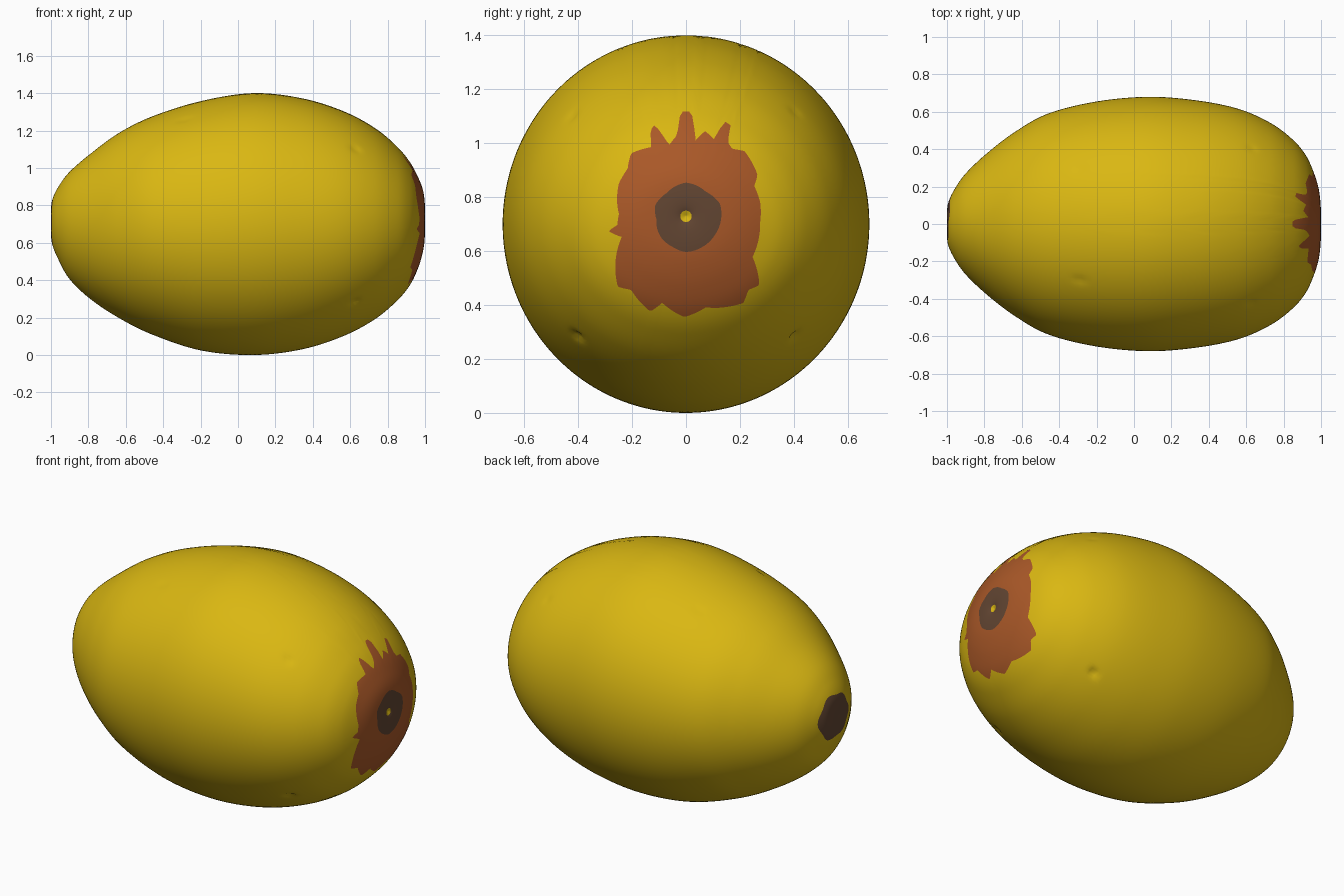
import bpy, bmesh, math
from mathutils import Vector

if "Cube" in bpy.data.objects:
    bpy.data.objects.remove(bpy.data.objects["Cube"])

SEG = 240

def material(name, rgb):
    m = bpy.data.materials.new(name)
    m.diffuse_color = (*rgb, 1)
    m.use_nodes = True
    m.node_tree.nodes["Principled BSDF"].inputs["Base Color"].default_value = m.diffuse_color
    return m

# Body sections along the length: x, top z, bottom z, half width
SECTIONS = [
    (-1.0, 0.71, 0.71, 0.0), (-1.0, 0.77, 0.65, 0.06), (-0.993, 0.83, 0.59, 0.115),
    (-0.96, 0.90, 0.51, 0.185), (-0.90, 0.98, 0.405, 0.27), (-0.79, 1.075, 0.30, 0.375),
    (-0.64, 1.185, 0.20, 0.49), (-0.46, 1.275, 0.11, 0.59), (-0.20, 1.357, 0.025, 0.655),
    (0.08, 1.40, 0.0, 0.68), (0.34, 1.373, 0.03, 0.66), (0.56, 1.305, 0.10, 0.615),
    (0.73, 1.215, 0.19, 0.54), (0.85, 1.115, 0.29, 0.45), (0.92, 1.03, 0.375, 0.365),
    (0.963, 0.95, 0.465, 0.27), (0.988, 0.885, 0.55, 0.185), (0.998, 0.82, 0.62, 0.10),
    (0.997, 0.765, 0.69, 0.038), (0.985, 0.73, 0.73, 0.0)]
LAST = len(SECTIONS) - 1

def section(u):
    i = min(int(u), LAST - 1)
    t = u - i
    p = [SECTIONS[min(max(i + k, 0), LAST)] for k in (-1, 0, 1, 2)]
    return [0.5 * (2 * b + (c - a) * t + (2*a - 5*b + 4*c - d) * t**2
                   + (3*b - a - 3*c + d) * t**3) for a, b, c, d in zip(*p)]

def point(u, ang):
    x, zt, zb, w = section(u)
    return Vector((x, w * math.cos(ang), (zt + zb) / 2 + (zt - zb) / 2 * math.sin(ang)))

def find_u(radius, ang, u_tip, u_mid):
    # section position where the body reaches a given radius
    a, b = u_tip, u_mid
    for _ in range(28):
        m = (a + b) / 2
        x, zt, zb, w = section(m)
        if math.hypot(w * math.cos(ang), (zt - zb) / 2 * math.sin(ang)) < radius:
            a = m
        else:
            b = m
    return a

def polar(table, deg):
    for (a, r), (b, s) in zip(table, table[1:]):
        if a <= deg <= b:
            return r + (s - r) * (deg - a) / (b - a)

# Outline of the ragged brown patch: degrees, radius
PATCH = [(0, .275), (17, .285), (31, .287), (37, .32), (54, .345), (61, .325), (65.5, .34),
         (67.5, .40), (71, .405), (73.5, .33), (79.5, .35), (84, .31), (87.5, .415),
         (92.5, .415), (95, .33), (101, .295), (104, .35), (106, .385), (109, .37),
         (112, .31), (125, .33), (134, .295), (147, .288), (173, .25), (183, .255),
         (187, .29), (195, .245), (226, .345), (233.5, .32), (250, .352), (255, .308),
         (269, .347), (282, .32), (288, .333), (303, .363), (310, .338), (317, .355),
         (330, .278), (360, .275)]
# Outline of the dark blossom-end spot
SPOT = [(0, .13), (25, .138), (55, .125), (90, .135), (125, .12), (155, .125), (180, .11),
        (215, .115), (245, .115), (270, .122), (300, .12), (330, .122), (360, .13)]

# Small pits in the skin
PITS = [Vector(p) for p in ((-.285, -.29, 1.24), (-.285, .285, 1.24), (.62, .39, 1.10),
                            (.62, -.41, 1.09), (.62, -.40, .29), (.62, .40, .29))]

def skin(u, ang):
    p = point(u, ang)
    c = Vector((p.x, 0, 0.7))
    for q in PITS:
        d = (p - q).length
        if d < 0.12:
            p += (c - p).normalized() * 0.018 * math.exp(-(d / 0.022) ** 2)
    return p

# Each column is split at the colour borders; bands: steps, material
BANDS = [(6, 2), (110, 0), (14, 1), (8, 2), (3, 0)]
columns = []
for j in range(SEG):
    deg = 360 * j / SEG
    a = math.radians(deg)
    stem = 0.128 + 0.02 * math.cos(a) + 0.006 * math.cos(6 * a)
    cuts = [0.05, find_u(stem, a, 0, 9), find_u(polar(PATCH, deg), a, LAST, 10),
            find_u(polar(SPOT, deg), a, LAST, 10), find_u(0.021, a, LAST, 10), LAST - 0.05]
    us = [cuts[0]]
    for (n, _), u0, u1 in zip(BANDS, cuts, cuts[1:]):
        us += [u0 + (u1 - u0) * k / n for k in range(1, n + 1)]
    columns.append([skin(u, a) for u in us])

bm = bmesh.new()
verts = [[bm.verts.new(p) for p in col] for col in columns]
row_mat = [m for n, m in BANDS for _ in range(n)]
for j in range(SEG):
    c0, c1 = verts[j], verts[(j + 1) % SEG]
    for i, m in enumerate(row_mat):
        bm.faces.new((c0[i], c1[i], c1[i + 1], c0[i + 1])).material_index = m
# Close both tips
for row, m in ((0, 2), (-1, 0)):
    bm.faces.new([c[row] for c in verts]).material_index = m
bmesh.ops.recalc_face_normals(bm, faces=bm.faces)
for f in bm.faces:
    f.smooth = True

mesh = bpy.data.meshes.new("fruit")
bm.to_mesh(mesh)
bm.free()
mesh.materials.append(material("yellow skin", (0.70, 0.475, 0.006)))
mesh.materials.append(material("russet brown", (0.40, 0.098, 0.021)))
mesh.materials.append(material("dark brown", (0.122, 0.060, 0.032)))
fruit = bpy.data.objects.new("fruit", mesh)
bpy.context.collection.objects.link(fruit)
